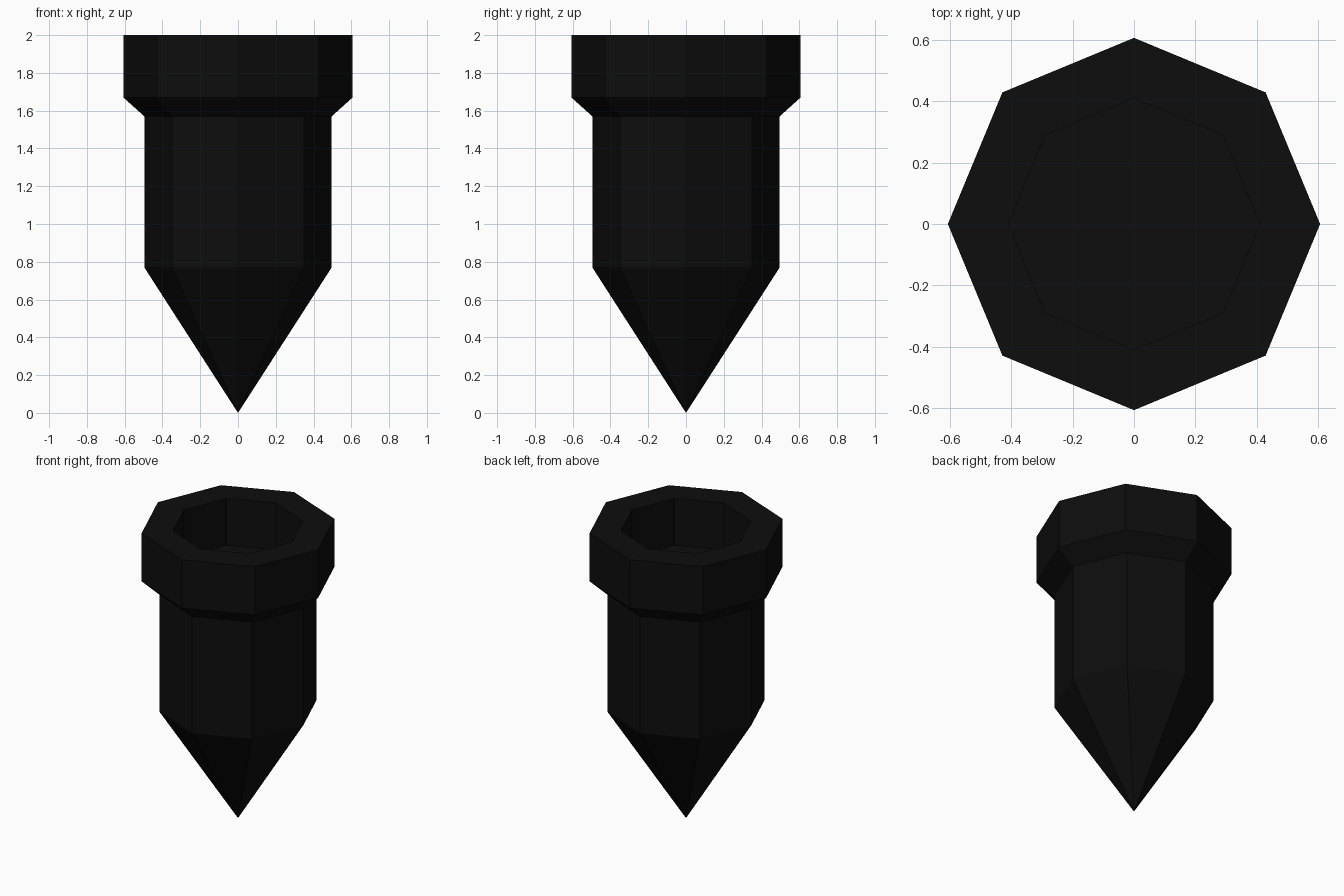
import bpy
import bmesh
from math import cos, sin, pi

cube = bpy.data.objects.get("Cube")
if cube:
    bpy.data.objects.remove(cube, do_unlink=True)

SIDES = 8

black = bpy.data.materials.new("matte_black")
black.use_nodes = True
colour = (0.004, 0.004, 0.004, 1)
black.diffuse_color = colour
black.node_tree.nodes["Principled BSDF"].inputs["Base Color"].default_value = colour


def lathe(name, profile, mat):
    """Turn (radius, height) points into a faceted solid; zero radius is a pole."""
    bm = bmesh.new()
    rings = []
    for r, z in profile:
        count = SIDES if r > 0 else 1
        rings.append([bm.verts.new((r * cos(2 * pi * i / SIDES),
                                    r * sin(2 * pi * i / SIDES), z))
                      for i in range(count)])
    for low, high in zip(rings, rings[1:]):
        for i in range(SIDES):
            j = (i + 1) % SIDES
            if len(low) == 1:
                bm.faces.new((low[0], high[j], high[i]))
            elif len(high) == 1:
                bm.faces.new((low[i], low[j], high[0]))
            else:
                bm.faces.new((low[i], low[j], high[j], high[i]))
    bmesh.ops.recalc_face_normals(bm, faces=bm.faces)
    mesh = bpy.data.meshes.new(name)
    bm.to_mesh(mesh)
    bm.free()
    mesh.materials.append(mat)
    obj = bpy.data.objects.new(name, mesh)
    bpy.context.collection.objects.link(obj)
    return obj


# Pointed tip, straight shaft, flared collar and recessed socket
lathe("pointed_spike", [
    (0, 0),
    (0.496, 0.77),
    (0.496, 1.57),
    (0.607, 1.67),
    (0.607, 2.0),
    (0.41, 2.0),
    (0.41, 1.68),
    (0, 1.68),
], black)
